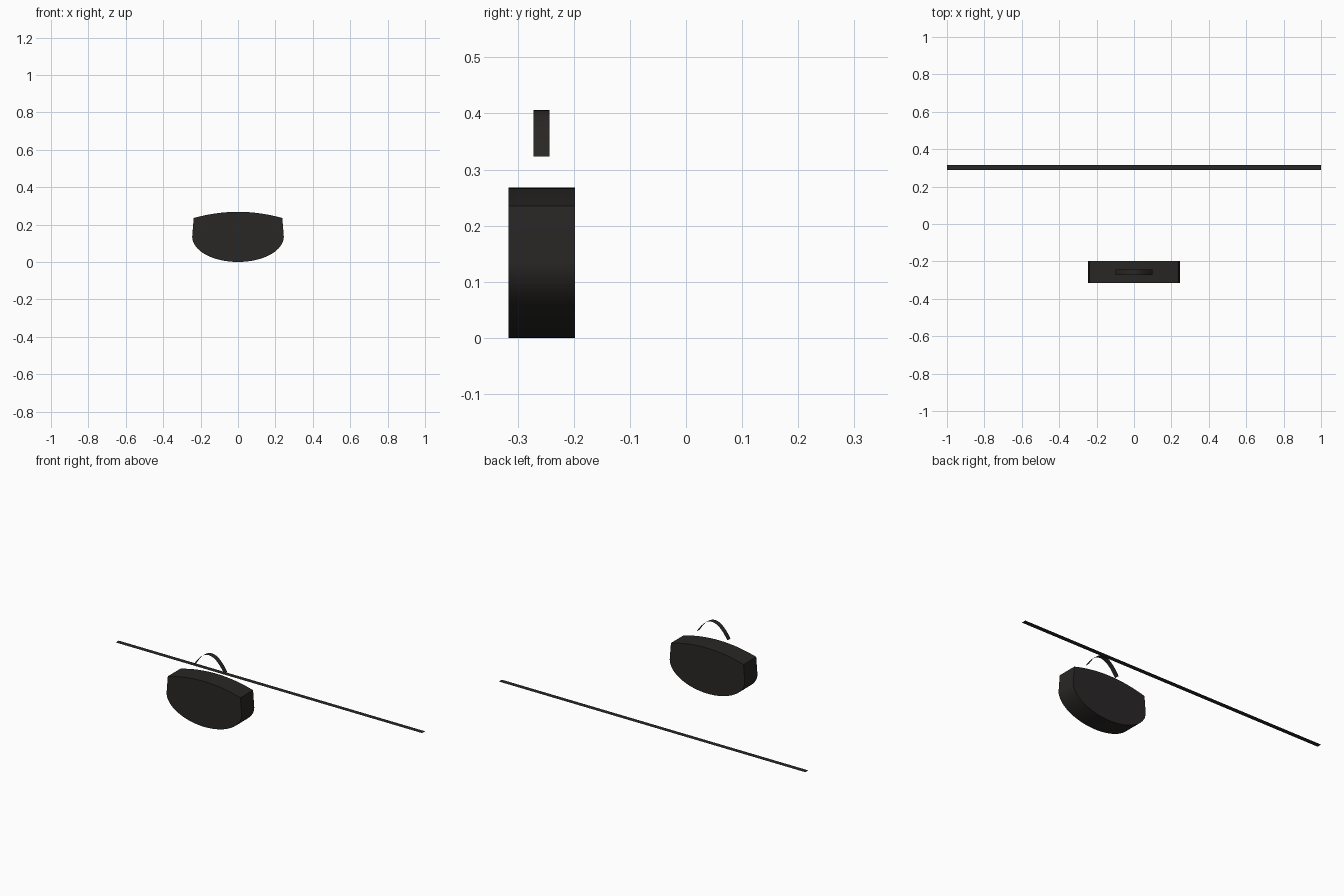
import bpy, bmesh, math

if "Cube" in bpy.data.objects:
    bpy.data.objects.remove(bpy.data.objects["Cube"])

dark = bpy.data.materials.new("dark_fabric")
dark.diffuse_color = (0.022, 0.02, 0.019, 1)
dark.use_nodes = True
dark.node_tree.nodes["Principled BSDF"].inputs["Base Color"].default_value = dark.diffuse_color


def extrude_profile(name, points, y0, y1, closed):
    """Sweep an x/z profile along y; closed profiles get front and back caps."""
    bm = bmesh.new()
    front = [bm.verts.new((x, y0, z)) for x, z in points]
    back = [bm.verts.new((x, y1, z)) for x, z in points]
    n = len(points)
    for i in range(n if closed else n - 1):
        j = (i + 1) % n
        bm.faces.new((front[i], front[j], back[j], back[i]))
    if closed:
        bm.faces.new(front)
        bm.faces.new(back[::-1])
    bmesh.ops.recalc_face_normals(bm, faces=bm.faces)
    mesh = bpy.data.meshes.new(name)
    bm.to_mesh(mesh)
    bm.free()
    mesh.materials.append(dark)
    obj = bpy.data.objects.new(name, mesh)
    bpy.context.collection.objects.link(obj)
    bpy.ops.object.select_all(action='DESELECT')
    obj.select_set(True)
    bpy.context.view_layer.objects.active = obj
    bpy.ops.object.shade_smooth_by_angle(angle=math.radians(30))
    return obj


# Bag body: half-ellipse bottom, slightly tapering sides, bowed top
bottom = [(-0.245 * math.cos(math.pi * i / 32),
           0.135 - 0.135 * math.sin(math.pi * i / 32)) for i in range(33)]
top = [(0.237 * (1 - i / 8), 0.268 - 0.033 * (1 - i / 8) ** 2) for i in range(17)]
extrude_profile("bag_body", bottom + top, -0.316, -0.198, True)

# Carry handle: thin arched band above the body
arch = [(0.1 * (i / 12 - 1), 0.406 - 0.083 * (i / 12 - 1) ** 2) for i in range(25)]
extrude_profile("carry_handle", arch[::-1], -0.272, -0.243, False)

# Shoulder strap: long flat band lying on the floor behind
extrude_profile("shoulder_strap", [(1, 0), (-1, 0)], 0.288, 0.316, False)
